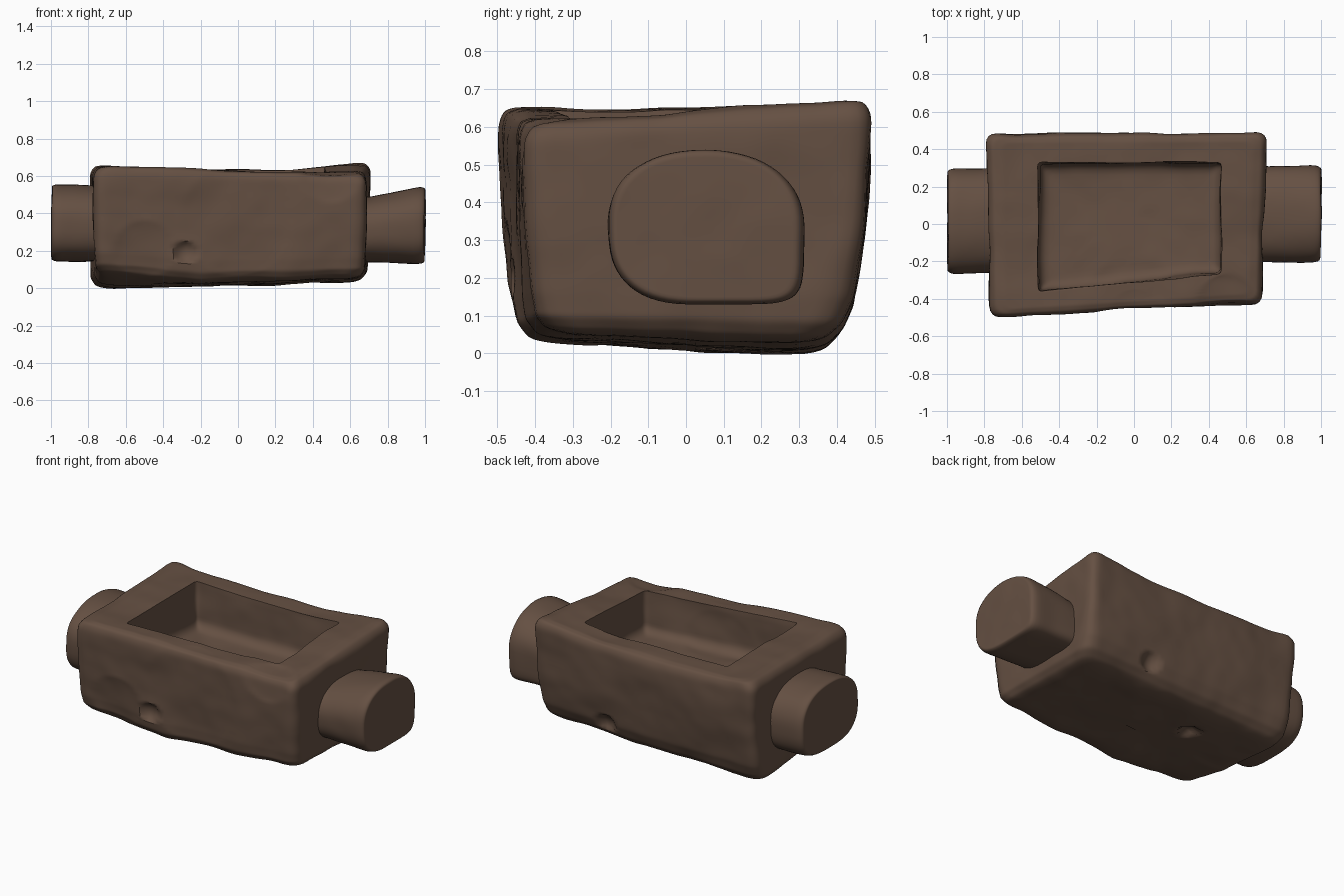
import bpy, bmesh, math
from mathutils import Vector, noise

cube = bpy.data.objects.get("Cube")
if cube:
    bpy.data.objects.remove(cube)

# Single brown stone colour
stone = bpy.data.materials.new("brown stone")
stone.use_nodes = True
COLOUR = (0.13, 0.08, 0.055, 1)
stone.diffuse_color = COLOUR
bsdf = stone.node_tree.nodes["Principled BSDF"]
bsdf.inputs["Base Color"].default_value = COLOUR
bsdf.inputs["Roughness"].default_value = 0.9

# Corner plans, in order: front -x, front +x, back +x, back -x
BASE = [(-.76, -.455), (.67, -.395), (.675, .385), (-.785, .385)]
BODY = [(-.765, -.495), (.68, -.425), (.71, .488), (-.79, .482)]
BASIN = [(-.515, -.365), (.465, -.265), (.47, .33), (-.515, .33)]
PLANS = [BASE, BODY, BASIN]
INWARD = [(1, 1), (-1, 1), (-1, -1), (1, -1)]

# Worn hollows: centre, radius, depth
PITS = [((-.28, -.48, .19), .065, .04), ((.24, .43, .13), .06, .035),
        ((-.29, .13, .01), .06, .035), ((.5, -.43, .62), .16, .015),
        ((-.5, -.49, .2), .16, .015), ((0, -.49, .36), .3, .012)]


def top_z(x, y):
    u, s = x / .75, min(max(y + .5, 0), 1)
    front = .625 - .022 * u
    back = .63 + .012 * u + .042 * u * u
    return front + (back - front) * s


def bottom_z(x, y):
    corner_lift = .3 * max(0, -x - .2) * max(0, -y - .1)
    return .022 + .025 * x - .03 * y + corner_lift


def plan_ring(q, inset, h):
    """Rounded four-sided ring, blended between two neighbouring plans."""
    i = min(int(q), 1)
    f = q - i
    corners = []
    for a, b, d in zip(PLANS[i], PLANS[i + 1], INWARD):
        corners.append(Vector(a).lerp(Vector(b), f) + Vector(d) * inset)
    pts = []
    for k in range(4):
        a, b, c = corners[k], corners[(k + 1) % 4], corners[(k + 2) % 4]
        steps = 56 if k % 2 == 0 else 34
        r = min(.085 - .03 * q, (b - a).length * .3, (c - b).length * .3)
        along = (b - a).normalized()
        start, end = a + along * r, b - along * r
        after = b + (c - b).normalized() * r
        pts += [start.lerp(end, n / steps) for n in range(steps + 1)]
        for t in (.25, .5, .75):
            pts.append(end.lerp(b, t).lerp(b.lerp(after, t), t))
    return [Vector((p.x, p.y, bottom_z(*p) + h * (top_z(*p) - bottom_z(*p)))) for p in pts]


def dense_profile(keys, step, passes):
    """Even spacing along a polyline, then averaging to round its corners."""
    out = []
    for a, b in zip(keys, keys[1:]):
        n = max(2, round((Vector(b) - Vector(a)).length / step))
        out += [Vector(a).lerp(Vector(b), i / n) for i in range(n)]
    out.append(Vector(keys[-1]))
    for _ in range(passes):
        mid = [(out[i - 1] + out[i] * 2 + out[i + 1]) / 4 for i in range(1, len(out) - 1)]
        out = [out[0]] + mid + [out[-1]]
    return out


def weather(bm, amount):
    """Uneven hand-cut surface with worn hollows."""
    bm.normal_update()
    moves = []
    for v in bm.verts:
        d = amount * noise.noise(v.co * 3.5) + amount * .25 * noise.noise(v.co * 10)
        for centre, radius, depth in PITS:
            t = (v.co - Vector(centre)).length / radius
            if t < 1:
                d -= depth * (1 - t * t) ** .7
        moves.append(v.normal * d)
    for v, m in zip(bm.verts, moves):
        v.co += m


def loft(name, rings, amount):
    bm = bmesh.new()
    rows = [[bm.verts.new(p) for p in ring] for ring in rings]
    n = len(rows[0])
    for lo, hi in zip(rows, rows[1:]):
        for i in range(n):
            j = (i + 1) % n
            bm.faces.new((lo[i], lo[j], hi[j], hi[i]))
    bm.faces.new(rows[0][::-1])
    bm.faces.new(rows[-1])
    bmesh.ops.recalc_face_normals(bm, faces=bm.faces)
    weather(bm, amount)
    mesh = bpy.data.meshes.new(name)
    bm.to_mesh(mesh)
    bm.free()
    mesh.materials.append(stone)
    obj = bpy.data.objects.new(name, mesh)
    bpy.context.collection.objects.link(obj)
    bpy.ops.object.select_all(action="DESELECT")
    obj.select_set(True)
    bpy.context.view_layer.objects.active = obj
    bpy.ops.object.shade_smooth_by_angle(angle=math.radians(40))


# Trough body: underside, outer walls, rim, basin walls and basin floor
outer = dense_profile([(0, .36, 0), (0, .09, 0), (.05, .025, .025), (.25, 0, .09),
                       (.55, 0, .2), (.85, 0, .5), (1, 0, .8), (1, 0, .93),
                       (1.1, 0, .985), (1.3, 0, 1), (2, 0, 1)], .028, 3)
inner = dense_profile([(2, 0, 1), (2, .01, .62), (2, .04, .565), (2, .29, .55)], .028, 1)
loft("trough_body", [plan_ring(*p) for p in outer + inner[1:]], .013)


def lug_ring(x, cy, cz, ry, rz, scale, underside):
    """Section with a round top; the underside has its own squareness."""
    pts = []
    for i in range(64):
        a = math.tau * i / 64
        c, s = math.cos(a), math.sin(a)
        e = .85 if s > 0 else underside[0] if c < 0 else underside[1]
        y = math.copysign(abs(c) ** e, c) * ry * scale
        z = math.copysign(abs(s) ** e, s) * rz * scale
        pts.append(Vector((x, cy + y, cz + z)))
    return pts


# End lugs: side, inner and outer (centre y, centre z, half width, half height),
# then squareness of the underside towards the front and the back
LUGS = {"left_lug": (1, (.055, .315, .255, .175), (.05, .335, .26, .208), (.75, .3)),
        "right_lug": (-1, (.02, .345, .275, .2), (.015, .352, .285, .21), (.65, .65))}
for name, (side, root, tip, underside) in LUGS.items():
    path = dense_profile([(.6, 1), (.97, 1), (.997, .95), (1, .4), (1, .08)], .03, 1)
    rings = []
    for x, scale in path:
        f = min(max((x - .7) / .3, 0), 1)
        size = [a + (b - a) * f for a, b in zip(root, tip)]
        rings.append(lug_ring(side * x, *size, scale, underside))
    loft(name, rings, .008)
